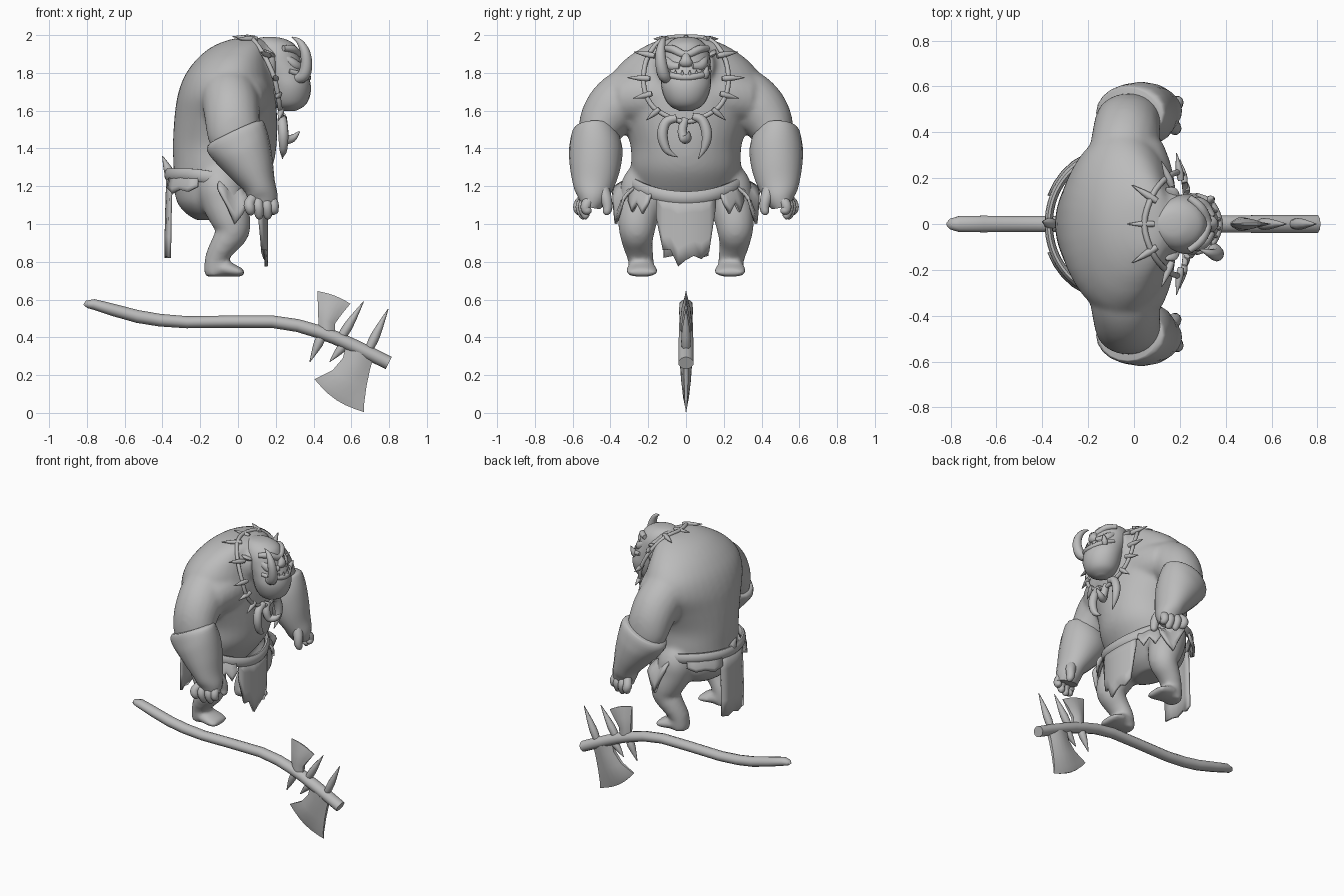
import bpy, bmesh, math
from mathutils import Vector

grey = bpy.data.materials.new("stone_grey")
grey.diffuse_color = (0.5, 0.5, 0.5, 1)


def finish(name, bm, mirror=False, angle=50):
    bmesh.ops.recalc_face_normals(bm, faces=bm.faces)
    me = bpy.data.meshes.new(name)
    bm.to_mesh(me)
    bm.free()
    me.materials.append(grey)
    ob = bpy.data.objects.new(name, me)
    bpy.context.collection.objects.link(ob)
    bpy.ops.object.select_all(action='DESELECT')
    ob.select_set(True)
    bpy.context.view_layer.objects.active = ob
    bpy.ops.object.shade_smooth_by_angle(angle=math.radians(angle))
    if mirror:
        m = ob.modifiers.new("mirror", 'MIRROR')
        m.use_axis = (False, True, False)
        m.use_mirror_merge = False
    return ob


def bridge(bm, rings, closed=False):
    """Skin a list of point rings."""
    vs = [[bm.verts.new(p) for p in r] for r in rings]
    n = len(vs[0])
    pairs = list(zip(vs, vs[1:])) + ([(vs[-1], vs[0])] if closed else [])
    for a, b in pairs:
        for i in range(n):
            j = (i + 1) % n
            bm.faces.new((a[i], a[j], b[j], b[i]))
    if not closed:
        bm.faces.new(vs[0])
        bm.faces.new(vs[-1])


def tube(name, pts, n=12, steps=4, closed=False, ref=(0, 1, 0), mirror=False, side=1, level=False):
    """Smooth tube through (x, y, z, radius[, radius along ref]); level keeps rings horizontal."""
    P = [Vector((p[0], p[1] * side, p[2], p[3], p[-1])) for p in pts]
    m, path = len(P), []
    at = (lambda i: P[i % m]) if closed else (lambda i: P[max(0, min(m - 1, i))])
    for i in range(m if closed else m - 1):
        a, b, c, d = at(i - 1), at(i), at(i + 1), at(i + 2)
        for k in range(steps):
            t = k / steps
            path.append(0.5 * (2 * b + (c - a) * t + (2 * a - 5 * b + 4 * c - d) * t * t
                               + (3 * b - a - 3 * c + d) * t ** 3))
    if not closed:
        path.append(P[-1])
    rings, q, ref = [], len(path), Vector(ref)
    for i, p in enumerate(path):
        nx = path[(i + 1) % q] if closed else path[min(i + 1, q - 1)]
        pv = path[i - 1] if closed else path[max(i - 1, 0)]
        t = Vector((0, 0, 1)) if level else Vector((nx - pv)[:3]).normalized()
        v = (ref - t * ref.dot(t)).normalized()
        u = v.cross(t)
        c = Vector(p[:3])
        rings.append([c + u * max(p[3], .001) * math.cos(w) + v * max(p[4], .001) * math.sin(w)
                      for w in (2 * math.pi * k / n for k in range(n))])
    bm = bmesh.new()
    bridge(bm, rings, closed)
    return finish(name, bm, mirror)


def spike(name, p, q, r, mirror=False):
    p, q = Vector(p), Vector(q)
    d = [abs(c) for c in q - p]
    ref = [0, 0, 0]
    ref[d.index(min(d))] = 1
    mid = p.lerp(q, .35)
    return tube(name, [(*p, r * .8), (*mid, r), (*q, .002)], 8, 3, ref=ref, mirror=mirror)


# Body: torso, neck, chest, upper arms, legs and feet fused into one skin
parts = [tube("torso", [
    (-.14, 0, 1.02, .08, .12), (-.14, 0, 1.06, .14, .2), (-.135, 0, 1.12, .19, .25),
    (-.105, 0, 1.21, .235, .275), (-.08, 0, 1.3, .262, .29), (-.07, 0, 1.42, .275, .295),
    (-.065, 0, 1.56, .272, .345), (-.06, 0, 1.68, .26, .4), (-.05, 0, 1.78, .235, .395),
    (-.03, 0, 1.86, .2, .335), (0, 0, 1.92, .165, .255), (.03, 0, 1.957, .13, .185),
    (.05, 0, 1.982, .07, .11), (.055, 0, 1.987, .02, .03)], 36, level=True),
    tube("neck", [(0, 0, 1.82, .155, .21), (.1, 0, 1.835, .145, .185), (.2, 0, 1.84, .125, .145)], 20)]
for s in (1, -1):
    parts.append(tube("chest", [(.02, .05, 1.68, .17), (.02, .2, 1.68, .155), (0, .33, 1.66, .13)],
                      20, ref=(1, 0, 0), side=s))
    parts.append(tube("upper_arm", [
        (-.05, .2, 1.71, .14), (-.045, .3, 1.68, .15), (-.035, .375, 1.62, .15, .15),
        (-.03, .43, 1.55, .145, .135), (-.02, .465, 1.47, .14, .11), (0, .475, 1.42, .12, .09)],
        20, side=s))
    parts.append(tube("leg", [
        (-.1, .2, 1.25, .11), (-.09, .225, 1.19, .122), (-.075, .235, 1.12, .118),
        (-.04, .255, 1.03, .107), (-.03, .26, .96, .09, .095), (-.075, .255, .89, .072, .08),
        (-.115, .24, .82, .06, .07), (-.125, .235, .75, .055, .065), (-.125, .235, .722, .05, .06)],
        20, side=s))
    parts.append(tube("foot", [
        (-.18, .235, .76, .02, .03), (-.15, .235, .762, .042, .06), (-.08, .235, .765, .045, .078),
        (-.02, .235, .752, .033, .088), (.02, .235, .742, .022, .08), (.035, .235, .737, .008, .06)],
        16, side=s))
bpy.ops.object.select_all(action='DESELECT')
for o in parts:
    o.select_set(True)
body = parts[0]
bpy.context.view_layer.objects.active = body
bpy.ops.object.join()
body.name = "body"
rm = body.modifiers.new("fuse", 'REMESH')
rm.mode, rm.voxel_size, rm.use_smooth_shade = 'VOXEL', .014, True
sm = body.modifiers.new("soften", 'SMOOTH')
sm.factor, sm.iterations = .5, 10

# Forearms with a cuff edge, palms and fingers
tube("forearm", [
    (-.025, .485, 1.485, .14, .11), (-.015, .485, 1.465, .168, .126), (.025, .478, 1.39, .155, .142),
    (.075, .482, 1.29, .12, .132), (.115, .49, 1.2, .085, .108), (.13, .495, 1.14, .08, .082),
    (.13, .505, 1.09, .07, .052)], 20, mirror=True)
for i, (x, z) in enumerate([(.06, 1.05), (.105, 1.03), (.15, 1.03), (.185, 1.055)]):
    y = .57 - .013 * i
    tube(f"finger_{i + 1}", [
        (.09 + i * .025, y - .045, 1.15, .026), (x, y - .007, 1.11, .029), (x + .004, y, 1.08, .027),
        (x + .008, y - .015, z + .01, .021), (x + .008, y - .022, z, .008)], 10, 3, mirror=True)
tube("thumb", [(.14, .45, 1.2, .04), (.172, .425, 1.14, .032), (.18, .415, 1.09, .027),
               (.185, .42, 1.06, .02), (.185, .422, 1.048, .007)], 10, 3, mirror=True)

# Head with heavy jaw
tube("head", [
    (.27, 0, 1.597, .03, .03), (.272, 0, 1.625, .08, .085), (.272, 0, 1.67, .107, .115),
    (.268, 0, 1.73, .118, .132), (.248, 0, 1.79, .122, .132), (.22, 0, 1.85, .12, .13),
    (.2, 0, 1.91, .12, .122), (.185, 0, 1.955, .11, .098), (.17, 0, 1.982, .07, .06),
    (.165, 0, 1.99, .02, .02)], 24, level=True)
tube("brow", [(.24, -.115, 1.93, .015), (.29, -.07, 1.925, .022), (.32, 0, 1.895, .02),
              (.29, .07, 1.925, .022), (.24, .115, 1.93, .015)], 10, ref=(0, 0, 1))
tube("nose", [(.29, 0, 1.91, .02), (.33, 0, 1.88, .025, .024), (.34, 0, 1.855, .026, .036),
              (.32, 0, 1.835, .015, .03)], 12)
tube("cheek", [(.24, .1, 1.89, .015), (.28, .09, 1.855, .028), (.31, .07, 1.835, .028),
               (.34, .03, 1.835, .018)], 10, ref=(0, 0, 1), mirror=True)
tube("lower_lip", [(.27, -.125, 1.81, .012), (.335, -.09, 1.79, .017), (.37, 0, 1.775, .018),
                   (.335, .09, 1.79, .017), (.27, .125, 1.81, .012)], 10, ref=(0, 0, 1))
tube("ear", [(.17, .1, 1.88, .03, .02), (.16, .135, 1.9, .033, .015), (.14, .155, 1.92, .004, .004)],
     10, ref=(0, 0, 1), mirror=True)
for y in (.02, .055, .085):
    x = .372 - y * y * 5
    spike("tooth", (x, y, 1.78), (x, y, 1.815), .009, True)
tube("large_tusk", [(.3, -.085, 1.77, .03), (.345, -.115, 1.785, .033), (.362, -.13, 1.84, .031),
                    (.355, -.135, 1.91, .026), (.325, -.125, 1.965, .016), (.285, -.11, 1.99, .002)], 12)
spike("broken_tusk", (.325, .1, 1.775), (.35, .115, 1.84), .02)

# Rope necklace with bone spikes
half = [(.08, .125, 1.975), (.14, .2, 1.89), (.19, .225, 1.78), (.212, .21, 1.68), (.224, .15, 1.6)]
loop = [(.045, 0, 1.99)] + half + [(.234, 0, 1.54)] + [(x, -y, z) for x, y, z in reversed(half)]
tube("necklace_rope", [(*p, .013) for p in loop], 8, closed=True, ref=(1, 0, 0))
for p, q in [((.1, .1, 1.98), (-.01, .17, 1.98)), ((.165, .165, 1.89), (.12, .275, 1.91)),
             ((.205, .19, 1.77), (.185, .31, 1.775)), ((.222, .18, 1.69), (.2, .28, 1.665)),
             ((.232, .14, 1.61), (.215, .21, 1.55))]:
    spike("necklace_spike", p, q, .016, True)
spike("necklace_spike_back", (.09, 0, 1.986), (-.03, 0, 1.992), .014)

# Pendant tusks hanging on the chest
tube("pendant_left", [(.235, -.05, 1.56, .02), (.235, -.105, 1.54, .026), (.24, -.125, 1.47, .028),
                      (.24, -.1, 1.39, .02), (.235, -.045, 1.355, .002)], 10, ref=(1, 0, 0))
tube("pendant_right", [(.235, .035, 1.57, .02), (.235, .085, 1.55, .026), (.24, .11, 1.48, .028),
                       (.24, .1, 1.41, .02), (.235, .065, 1.345, .002)], 10, ref=(1, 0, 0))
tube("pendant_middle", [(.23, 0, 1.56, .02), (.235, -.02, 1.5, .025), (.25, -.01, 1.45, .024),
                        (.29, .01, 1.455, .02), (.325, .015, 1.49, .004)], 10)


# Belt and ragged cloths
def belt(a):
    return Vector((-.11 + .262 * math.cos(a), .3 * math.sin(a),
                   1.22 - .06 * math.cos(a) - .02 * math.cos(2 * a)))


def cloth(name, a0, a1, drops, flare, mirror=False):
    bm, n, grid = bmesh.new(), len(drops), []
    for i, d in enumerate(drops):
        a = a0 + (a1 - a0) * i / (n - 1)
        out = Vector((math.cos(a), math.sin(a), 0))
        grid.append([bm.verts.new(belt(a) + out * flare * math.sin(k / 4 * math.pi / 2)
                                  - Vector((0, 0, d * k / 4))) for k in range(5)])
    for a, b in zip(grid, grid[1:]):
        for k in range(4):
            bm.faces.new((a[k], b[k], b[k + 1], a[k + 1]))
    ob = finish(name, bm, mirror)
    so = ob.modifiers.new("thickness", 'SOLIDIFY')
    so.thickness, so.offset = .016, 0


tube("belt", [(*belt(2 * math.pi * i / 16), .018, .034) for i in range(16)], 10,
     closed=True, ref=(0, 0, 1))
cloth("front_cloth", -.55, .55, [.12, .29, .28, .365, .33, .31, .33, .3, .06], 0)
cloth("back_cloth", math.pi - .39, math.pi + .39, [.43, .44, .42, .44, .43, .44], .01)
cloth("hip_rag_front", .62, 1.1, [.05, .12, .07, .13, .08], .04, True)
cloth("hip_rag_side", 1.05, 1.55, [.08, .16, .22, .13, .06], .085, True)
cloth("hip_rag_rear", 1.95, 2.75, [.06, .09, .08, .1, .07], .02, True)
spike("belt_bone", (-.35, 0, 1.24), (-.4, .01, 1.36), .025)

# Axe handle, gently bent
tube("axe_handle", [
    (-.81, 0, .565, .012), (-.765, 0, .575, .028, .036), (-.53, 0, .51, .034, .037),
    (-.27, 0, .48, .032, .037), (.18, 0, .483, .033, .037), (.42, 0, .432, .035, .039),
    (.6, 0, .36, .037, .041), (.798, 0, .264, .036, .041)], 10, 2)


# Axe blades: sections run from the handle to the cutting edge
def blade(name, sections):
    rings = []
    for (ax, az), (bx, bz), bow, th in sections:
        a, b = Vector((ax, 0, az)), Vector((bx, 0, bz))
        nrm = Vector((b.z - a.z, 0, a.x - b.x)).normalized()
        row = [a.lerp(b, k / 6) + nrm * bow * math.sin(math.pi * k / 6) for k in range(7)]
        w = [Vector((0, th * (.35 + .65 * math.sin(math.pi * k / 6)), 0)) for k in range(7)]
        rings.append([p + o for p, o in zip(row, w)] + [p - o for p, o in zip(row, w)][::-1])
    bm = bmesh.new()
    bridge(bm, rings)
    finish(name, bm, angle=35)


blade("large_blade", [((.575, .37), (.72, .3), 0, .034), ((.555, .29), (.7, .235), .005, .032),
                      ((.5, .225), (.68, .14), .012, .026), ((.43, .19), (.668, .05), .022, .017),
                      ((.405, .178), (.668, .004), .028, .004)])
blade("small_blade", [((.51, .4), (.43, .43), 0, .03), ((.515, .475), (.425, .5), 0, .03),
                      ((.555, .53), (.423, .57), .004, .024), ((.595, .578), (.42, .645), .01, .004)])

# Bone spikes driven through the axe head
for p, q in [((.54, 0, .39), (.665, 0, .59)), ((.69, 0, .33), (.795, 0, .55)),
             ((.45, 0, .42), (.38, 0, .27)), ((.58, 0, .38), (.485, 0, .27))]:
    spike("axe_spike", p, q, .025)
